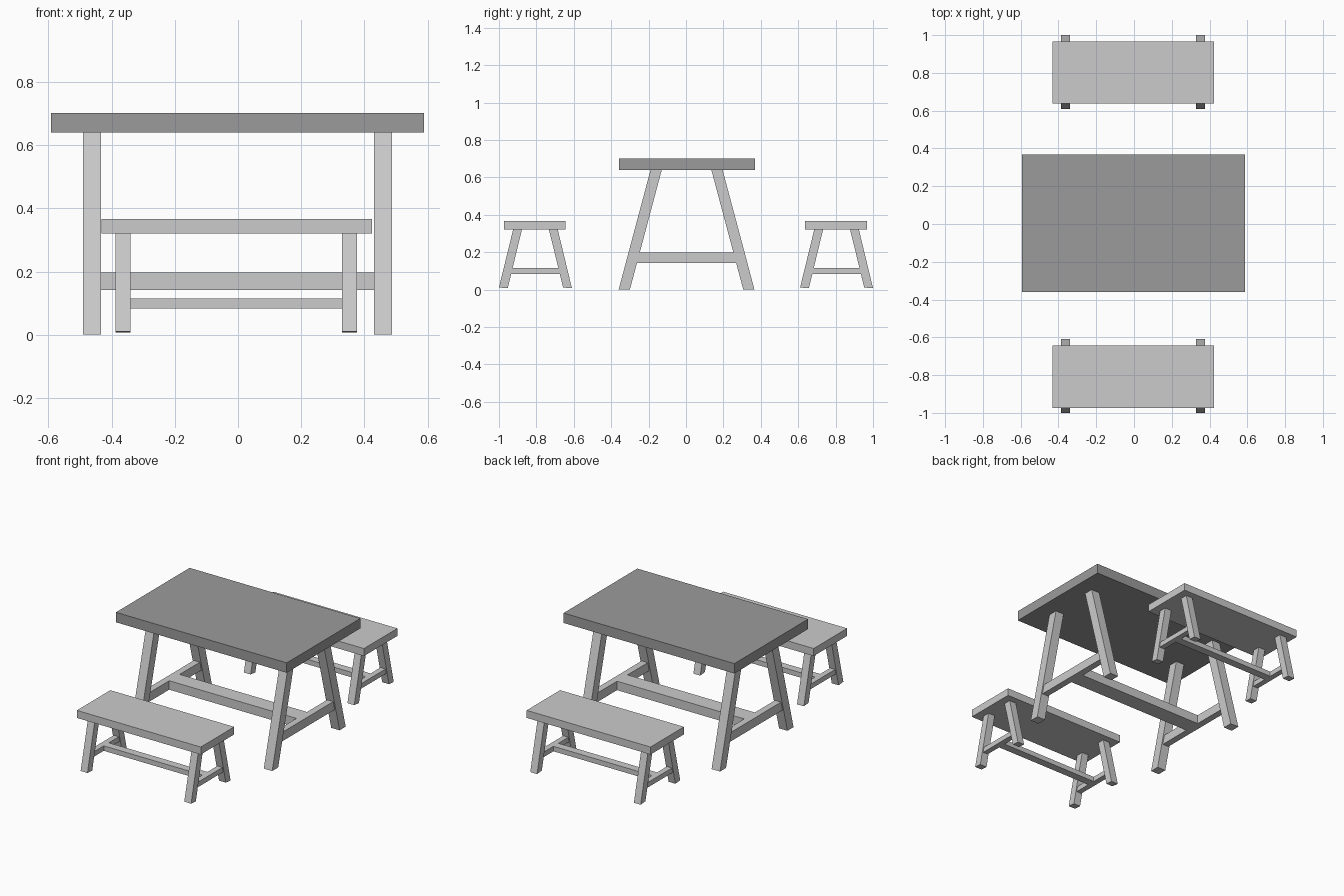
import bpy
import bmesh

if "Cube" in bpy.data.objects:
    bpy.data.objects.remove(bpy.data.objects["Cube"])


def prism(name, profile, x0, x1, mat=None):
    """Extrude a (y, z) profile along x."""
    bm = bmesh.new()
    face = bm.faces.new([bm.verts.new((x0, y, z)) for y, z in profile])
    ext = bmesh.ops.extrude_face_region(bm, geom=[face])
    moved = [v for v in ext["geom"] if isinstance(v, bmesh.types.BMVert)]
    bmesh.ops.translate(bm, verts=moved, vec=(x1 - x0, 0, 0))
    bmesh.ops.recalc_face_normals(bm, faces=bm.faces)
    mesh = bpy.data.meshes.new(name)
    bm.to_mesh(mesh)
    bm.free()
    obj = bpy.data.objects.new(name, mesh)
    bpy.context.collection.objects.link(obj)
    if mat:
        mesh.materials.append(mat)
    return obj


def board(name, x0, x1, y0, y1, z0, z1, mat=None):
    return prism(name, [(y0, z0), (y1, z0), (y1, z1), (y0, z1)], x0, x1, mat)


def trestle(name, cy, pairs, foot, head, wide, z_in, z_out, z_top, bar, bar_half, inset, rail_half):
    """Two A-frames of splayed legs with cross bars, joined by a long rail."""
    for side, (x0, x1) in zip(("left", "right"), pairs):
        for end, s in (("front", -1), ("back", 1)):
            profile = [(cy + s * (foot - wide), z_in if s > 0 else z_out),
                       (cy + s * foot, z_out if s > 0 else z_in),
                       (cy + s * head, z_top),
                       (cy + s * (head - wide), z_top)]
            prism(f"{name}_{side}_{end}_leg", profile, x0, x1)
        board(f"{name}_{side}_cross_bar", x0 + inset, x1 - inset,
              cy - bar_half, cy + bar_half, *bar)
    board(f"{name}_rail", pairs[0][1] - inset, pairs[1][0] + inset,
          cy - rail_half, cy + rail_half, *bar)


dark = bpy.data.materials.new("dark_top")
dark.diffuse_color = (0.33, 0.33, 0.33, 1)
dark.use_nodes = True
dark.node_tree.nodes["Principled BSDF"].inputs["Base Color"].default_value = dark.diffuse_color

# Table
board("table_top", -0.592, 0.588, -0.359, 0.368, 0.64, 0.702, dark)
trestle("table", 0.003, [(-0.491, -0.433), (0.43, 0.488)], 0.363, 0.192, 0.06,
        0.0, 0.0, 0.642, (0.141, 0.197), 0.27, 0.008, 0.052)

# Benches, front and back
for name, cy in (("front_bench", -0.805), ("back_bench", 0.805)):
    board(name + "_seat", -0.432, 0.424, cy - 0.168, cy + 0.162, 0.32, 0.367)
    trestle(name, cy, [(-0.387, -0.34), (0.329, 0.376)], 0.195, 0.119, 0.047,
            0.011, 0.007, 0.322, (0.083, 0.114), 0.145, 0.006, 0.025)
